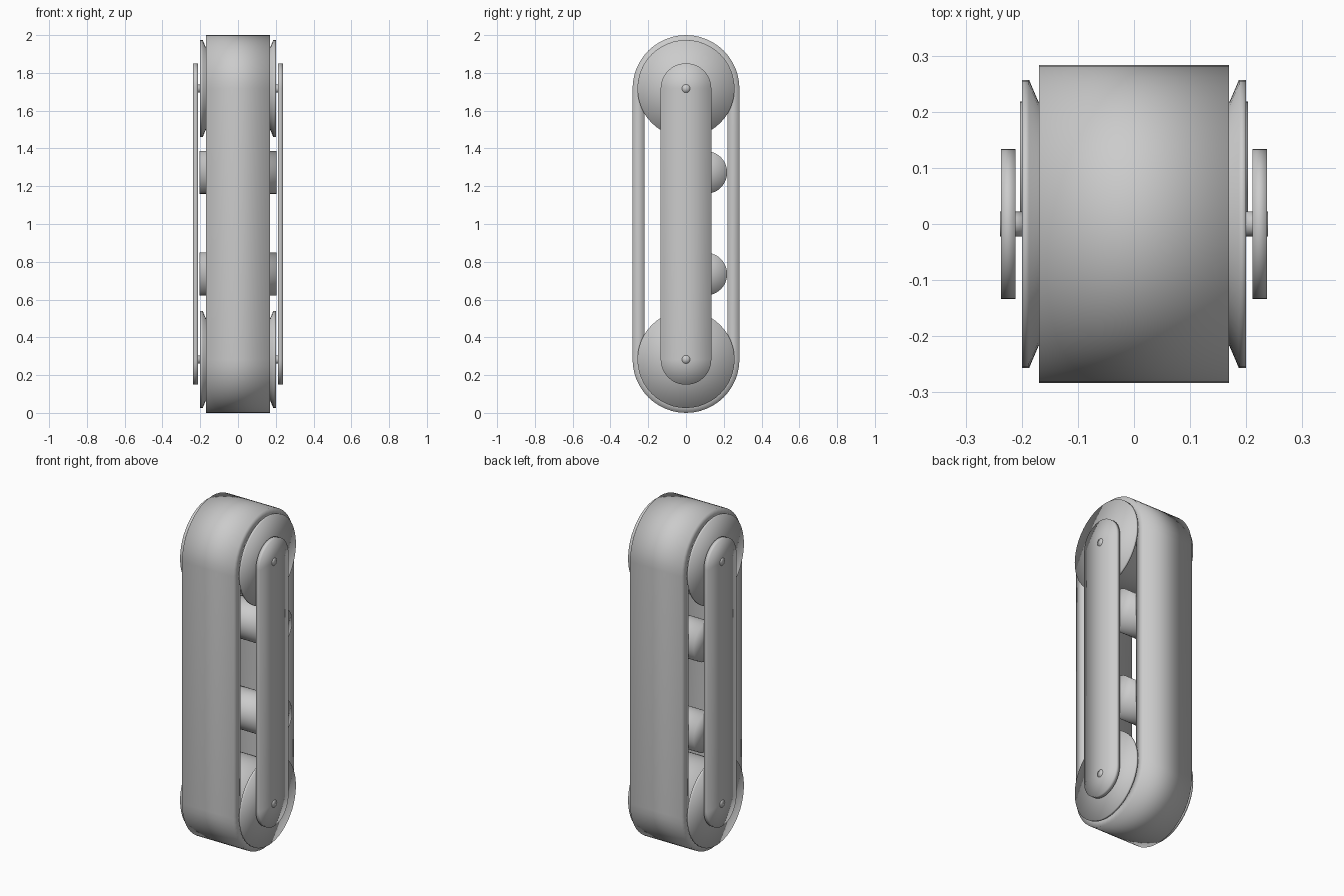
import bpy, bmesh
from math import sin, cos, pi

cube = bpy.data.objects.get("Cube")
if cube:
    bpy.data.objects.remove(cube)

LOW, HIGH = 0.283, 1.717   # wheel centre heights

grey = bpy.data.materials.new("plain_grey")
grey.use_nodes = True
COLOUR = (0.6, 0.6, 0.6, 1)
grey.diffuse_color = COLOUR
grey.node_tree.nodes["Principled BSDF"].inputs["Base Color"].default_value = COLOUR


def finish(bm, name, location=(0, 0, 0)):
    bmesh.ops.recalc_face_normals(bm, faces=bm.faces)
    for face in bm.faces:
        face.smooth = True
    mesh = bpy.data.meshes.new(name)
    bm.to_mesh(mesh)
    bm.free()
    mesh.materials.append(grey)
    obj = bpy.data.objects.new(name, mesh)
    obj.location = location
    bpy.context.collection.objects.link(obj)
    return obj


def stadium(bm, x, radius, steps=24):
    """Ring of vertices: half circle at the top, then half circle at the bottom."""
    ring = []
    for centre, start in ((HIGH, 0), (LOW, pi)):
        for i in range(steps + 1):
            a = start + pi * i / steps
            ring.append(bm.verts.new((x, radius * cos(a), centre + radius * sin(a))))
    return ring


def bridge(bm, a, b):
    n = len(a)
    for i in range(n):
        j = (i + 1) % n
        bm.faces.new((a[i], a[j], b[j], b[i]))


def lathe(name, profile, location, steps=48):
    """Turn an (x, radius) profile about the x axis and cap both ends."""
    bm = bmesh.new()
    rings = []
    for x, r in profile:
        rings.append([bm.verts.new((x, r * cos(2 * pi * i / steps), r * sin(2 * pi * i / steps)))
                      for i in range(steps)])
    for a, b in zip(rings, rings[1:]):
        bridge(bm, a, b)
    for ring, (x, r) in ((rings[0], profile[0]), (rings[-1], profile[-1])):
        hub = bm.verts.new((x, 0, 0))
        for i in range(steps):
            bm.faces.new((ring[i], ring[(i + 1) % steps], hub))
    return finish(bm, name, location)


# Belt: thick closed loop around both wheels
bm = bmesh.new()
loops = [stadium(bm, x, r) for x, r in ((-0.169, 0.283), (0.169, 0.283), (0.169, 0.22), (-0.169, 0.22))]
for k in range(4):
    bridge(bm, loops[k], loops[(k + 1) % 4])
finish(bm, "belt")

# Wheels: flanged drums inside the belt ends
flange = [(0.2, 0.257), (0.187, 0.257), (0.17, 0.217)]
wheel_profile = flange + [(-x, r) for x, r in reversed(flange)]
for name, z in (("lower_wheel", LOW), ("upper_wheel", HIGH)):
    lathe(name, wheel_profile, (0, 0, z))

# Support rollers: offset towards the back run of the belt
for name, z in (("lower_roller", 0.735), ("upper_roller", 1.273)):
    lathe(name, [(0.203, 0.113), (-0.203, 0.113)], (0, 0.105, z))


# Side plates: long rounded bars joining the two axles
def side_plate(name, side):
    bm = bmesh.new()
    faces = []
    for x in (0.211, 0.237):
        ring = stadium(bm, side * x, 0.134)
        top, bottom = (bm.verts.new((side * x, 0, z)) for z in (HIGH, LOW))
        half = len(ring) // 2
        for i in range(len(ring)):
            hub = top if i < half - 1 else bottom
            bm.faces.new((ring[i], ring[(i + 1) % len(ring)], hub))
        bm.faces.new((ring[half - 1], bottom, top))
        bm.faces.new((ring[0], top, bottom))
        faces.append(ring)
    bridge(bm, *faces)
    finish(bm, name)


for label, side in (("left", 1), ("right", -1)):
    side_plate(label + "_side_plate", side)
    # Axle pins holding the plate to the wheels
    for end, z in (("lower", LOW), ("upper", HIGH)):
        lathe(label + "_" + end + "_pin", [(side * 0.195, 0.022), (side * 0.239, 0.022)],
              (0, 0, z), 12)
